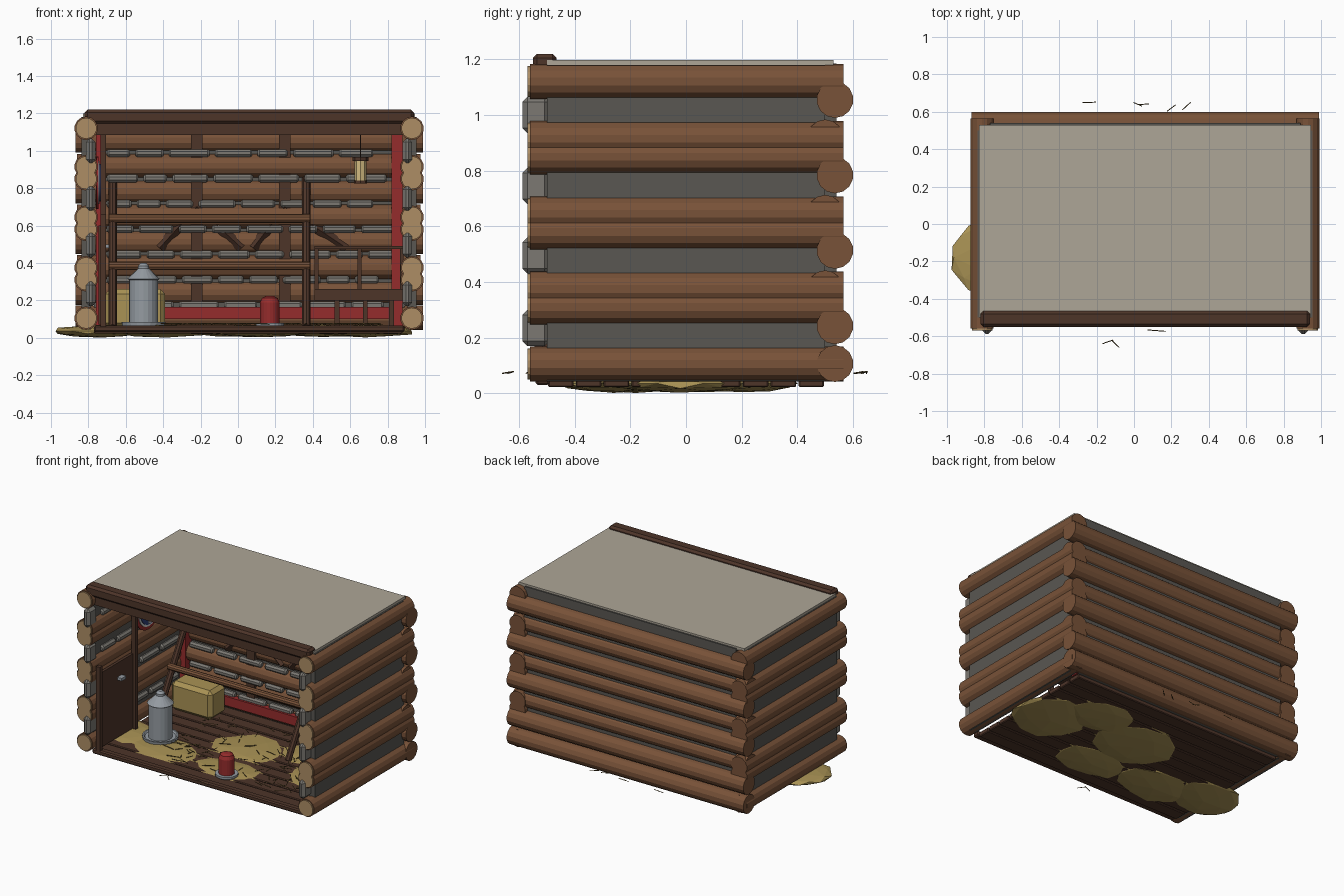
import bpy, bmesh, math, random
from mathutils import Vector

if "Cube" in bpy.data.objects:
    bpy.data.objects.remove(bpy.data.objects["Cube"])
random.seed(4)

def mat(name, r, g, b):
    m = bpy.data.materials.new(name)
    m.diffuse_color = (r, g, b, 1)
    m.use_nodes = True
    m.node_tree.nodes["Principled BSDF"].inputs["Base Color"].default_value = m.diffuse_color
    return m

BARK = mat("bark", .19, .085, .04)
DARK = mat("dark_wood", .075, .035, .022)
CUT = mat("cut_wood", .42, .27, .13)
CHINK = mat("chinking", .2, .19, .17)
SLATE = mat("slate", .1, .095, .085)
ROOFC = mat("roof_grey", .42, .38, .31)
RED = mat("red_paint", .3, .025, .025)
STRAW = mat("straw", .4, .29, .09)
STALK = mat("stalk", .15, .1, .03)
METAL = mat("metal", .3, .33, .36)
WHITE = mat("white_paint", .75, .75, .75)
BLUE = mat("blue_paint", .03, .05, .18)
GLOW = mat("lamp_glass", .65, .5, .22)

def finish(name, bm, m, bevel=0):
    me = bpy.data.meshes.new(name)
    bm.to_mesh(me)
    bm.free()
    me.materials.append(m)
    ob = bpy.data.objects.new(name, me)
    bpy.context.collection.objects.link(ob)
    if bevel:
        b = ob.modifiers.new("bevel", 'BEVEL')
        b.width, b.segments = bevel, 1
    return ob

def box(name, x0, x1, y0, y1, z0, z1, m, bevel=0):
    bm = bmesh.new()
    bmesh.ops.create_cube(bm, size=1)
    for v in bm.verts:
        v.co = Vector(((x0 + x1) / 2 + v.co.x * (x1 - x0), (y0 + y1) / 2 + v.co.y * (y1 - y0),
                       (z0 + z1) / 2 + v.co.z * (z1 - z0)))
    return finish(name, bm, m, bevel)

def rod(name, a, b, r, m, sides=12, r2=None, bevel=0):
    a, b = Vector(a), Vector(b)
    bm = bmesh.new()
    bmesh.ops.create_cone(bm, cap_ends=True, segments=sides, radius1=r,
                          radius2=r if r2 is None else r2, depth=(b - a).length)
    ob = finish(name, bm, m, bevel)
    ob.location = (a + b) / 2
    ob.rotation_euler = (b - a).to_track_quat('Z', 'Y').to_euler()
    for p in ob.data.polygons:
        p.use_smooth = len(p.vertices) == 4 and sides >= 20
    return ob

def lathe(name, x, y, prof, m, n=20):
    bm = bmesh.new()
    rings = [[bm.verts.new((x + r * math.cos(2 * math.pi * i / n), y + r * math.sin(2 * math.pi * i / n), z))
              for i in range(n)] for r, z in prof]
    for p, q in zip(rings, rings[1:]):
        for i in range(n):
            bm.faces.new((p[i], p[(i + 1) % n], q[(i + 1) % n], q[i]))
    bm.faces.new(rings[0][::-1])
    bm.faces.new(rings[-1])
    return finish(name, bm, m)

# side walls: logs, cut ends, chinking slabs and front chinking stones
LX, RX = -.812, .93
for side, cx in (("left", LX), ("right", RX)):
    for z in (.105, .31, .375, .58, .645, .85, .915, 1.12):
        rod(side + "_wall_log", (cx, -.56, z), (cx, .565, z), .063, BARK, 14)
        rod(side + "_log_cut_end", (cx, -.569, z), (cx, -.555, z), .056, CUT, 14)
    box(side + "_chinking_slab", cx - .025, cx + .025, -.5, .5, .045, 1.18, SLATE)
    inward = 1 if cx < 0 else -1
    for z in (.235, .495, .745, 1.0):
        px = cx + .025 * inward
        box(side + "_front_chinking", px - .025, px + .025, -.588, -.49, z - .065, z + .065, CHINK, .018)
        y = -.42
        while y < .35:
            w = random.uniform(.13, .22)
            rod(side + "_inner_chinking", (px, y, z - .02), (px, y + w, z - .02), .026, CHINK, 8, bevel=.01)
            y += w + .03

# back wall: alternate long and short logs, with chinking between
for i in range(8):
    z = .107 + .1355 * i
    long = i in (0, 1, 3, 5, 7)
    if long:
        rod("back_wall_log", (-.87, .535, z), (.99, .535, z), .066, BARK, 14)
    else:
        rod("back_inner_log", (-.86, .5, z), (.975, .5, z), .064, BARK, 14)
    if i:
        x = -.7
        while x < .72:
            w = random.uniform(.12, .22)
            zc = z - .068
            rod("back_chinking", (x, .465, zc), (x + w, .465, zc), .024, CHINK, 8, bevel=.01)
            x += w + .03
box("back_chinking_slab", -.77, .89, .5, .54, .045, 1.185, SLATE)
for x in (-.22, .25):
    box("back_batten", x - .03, x + .03, .455, .5, .1, 1.1, DARK)
for a, b in ((-.42, -.22), (.08, .25), (.58, .25), (.02, -.22)):
    rod("back_brace", (a, .48, .48), (b, .48, .7), .028, DARK, 4)

# red trim on the back wall
box("red_post_left", -.76, -.715, .43, .5, .06, 1.1, RED)
box("red_post_right", .82, .88, .43, .5, .06, 1.1, RED)
box("red_base_board", -.73, .84, .43, .47, .1, .165, RED)

# floor planks and sill
for i in range(10):
    y = -.5 + i * .1
    box("floor_plank", -.77, .88, y + .004, y + .096, .022, .055, DARK, .005)
box("front_sill", -.77, .89, -.54, -.49, .03, .065, DARK, .008)

# roof and front lintel
box("roof_panel", -.83, .945, -.5, .53, 1.175, 1.198, ROOFC)
box("front_lintel", -.82, .94, -.55, -.465, 1.145, 1.22, DARK, .015)
box("front_lintel_lower", -.77, .89, -.53, -.475, 1.085, 1.15, DARK)

# roost ladder leaning on the back wall
for x in (-.67, .365):
    rod("roost_post", (x, .04, .06), (x, .5, .86), .022, DARK, 8)
for y, z in ((.21, .385), (.355, .638)):
    rod("roost_perch", (-.69, y, z), (.385, y, z), .023, BARK, 10)

# door with posts and latch on the left side
for y in (-.53, -.13):
    box("door_post", -.735, -.705, y - .015, y + .015, .06, .66 if y < -.3 else 1.1, DARK)
box("door_panel", -.745, -.725, -.515, -.145, .07, .6, DARK)
box("door_latch", -.725, -.69, -.32, -.27, .48, .5, METAL)

# round sign on the left wall
for name, r, x, m in (("sign_rim", .14, -.745, RED), ("sign_ring", .115, -.74, WHITE), ("sign_face", .1, -.735, BLUE)):
    rod(name, (x - .012, .06, .83), (x, .06, .83), r, m, 20)
box("sign_bar_upright", -.74, -.73, .045, .075, .74, .92, WHITE)
box("sign_bar_level", -.74, -.73, -.03, .15, .815, .845, WHITE)

# nest box on legs at the right
box("nest_shelf", .42, .88, .12, .42, .2, .215, DARK)
box("nest_front_board", .41, .88, .11, .13, .2, .262, DARK)
for x in (.42, .65, .875):
    box("nest_divider", x - .01, x + .01, .12, .42, .2, .48, DARK)
box("nest_top", .41, .885, .11, .42, .475, .49, DARK)
for x in (.53, .68, .82):
    for y in (.15, .39):
        box("nest_leg", x - .013, x + .013, y - .013, y + .013, .05, .2, DARK)

# hay bale
box("hay_bale", -.71, -.39, .25, .43, .055, .26, STRAW, .025)

# metal feeder
lathe("feeder", -.505, -.15, [(.09, .06), (.115, .065), (.118, .085), (.108, .085), (.1, .075), (.078, .075),
      (.078, .31), (.086, .315), (.03, .37), (.03, .385), (.015, .4)], METAL)

# red drinker on a grey dish
lathe("drinker_dish", .17, -.37, [(.065, .058), (.075, .065), (.075, .08), (.06, .08)], METAL)
lathe("drinker_tank", .17, -.37, [(.052, .07), (.052, .19), (.042, .213), (.02, .223)], RED)

# hanging lantern
lx, ly = .655, -.15
rod("lantern_glass", (lx, ly, .84), (lx, ly, .95), .031, GLOW, 8)
rod("lantern_base", (lx, ly, .825), (lx, ly, .842), .036, DARK, 8)
rod("lantern_cap", (lx, ly, .945), (lx, ly, .968), .042, DARK, 8)
rod("lantern_wire", (lx, ly, .96), (lx, ly, 1.18), .003, DARK, 6)

# straw bedding: flat uneven heaps
for x, y, rx, ry in ((.68, -.02, .29, .3), (.45, .2, .27, .2), (.05, .06, .33, .27), (.12, -.28, .3, .18),
                     (-.38, -.26, .32, .2), (-.73, -.18, .27, .22)):
    bm = bmesh.new()
    bmesh.ops.create_icosphere(bm, subdivisions=2, radius=1)
    for v in bm.verts:
        k = random.uniform(.88, 1.02)
        v.co = Vector((x + v.co.x * rx * k, y + v.co.y * ry * k, .036 + v.co.z * .034 * k))
    finish("straw_heap", bm, STRAW)

# loose stalks
spots = [(-.24, .65), (.02, .64), (.05, .64), (.2, .62), (.28, .63), (-.14, -.63), (-.1, -.64), (.12, -.57)]
spots += [(random.uniform(-.4, .75), random.uniform(-.4, .35)) for _ in range(130)]
for x, y in spots:
    a, h = random.uniform(0, math.pi), random.uniform(.025, .05)
    dx, dy = h * math.cos(a), h * math.sin(a) * .6
    rod("straw_stalk", (x - dx, y - dy, .072), (x + dx, y + dy, .078), .0025, STALK, 4)
